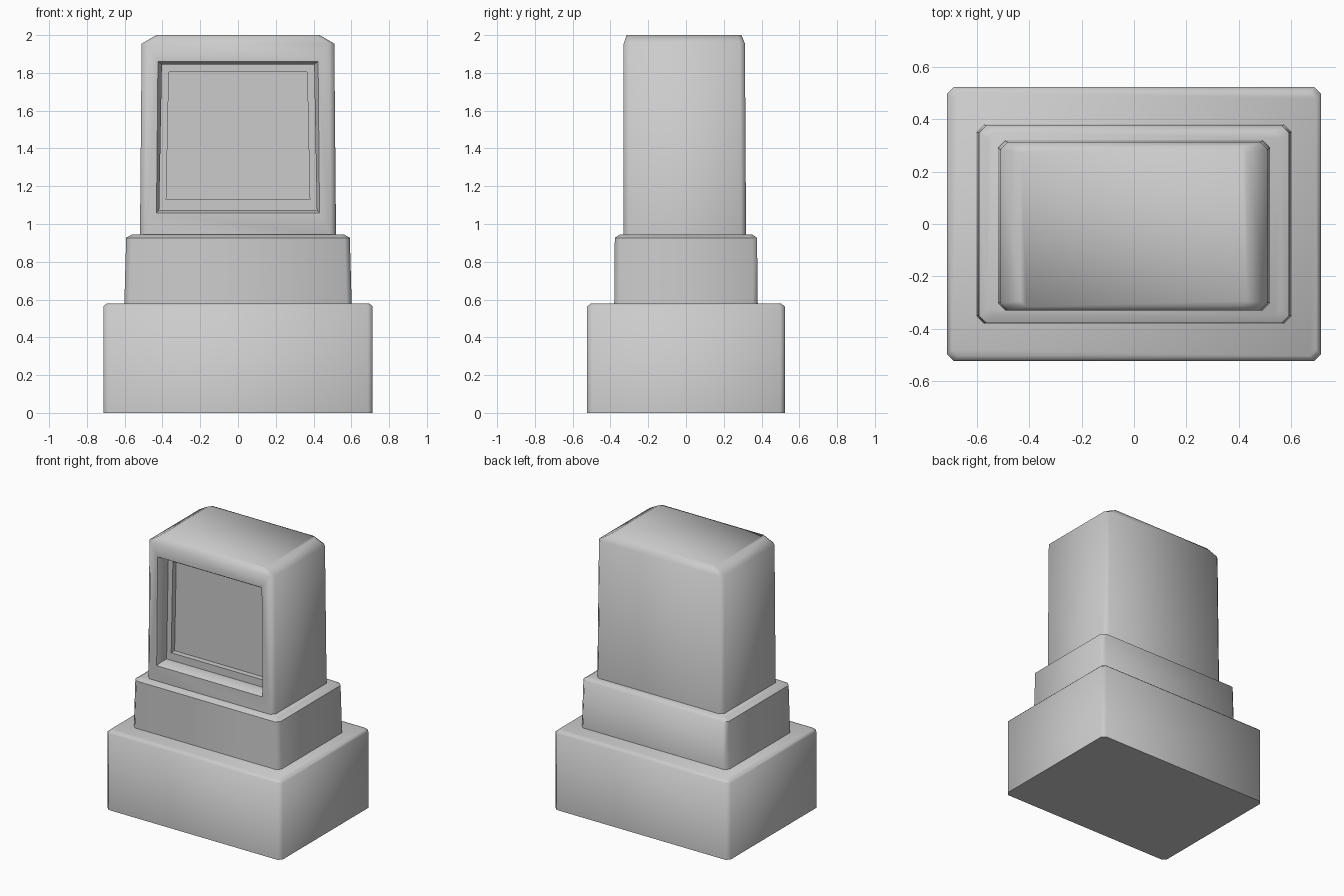
import bpy, bmesh, math

if "Cube" in bpy.data.objects:
    bpy.data.objects.remove(bpy.data.objects["Cube"])


def loft(name, rings):
    """Skin a list of equal-length point rings and cap both ends."""
    bm = bmesh.new()
    loops = [[bm.verts.new(p) for p in ring] for ring in rings]
    n = len(loops[0])
    for a, b in zip(loops, loops[1:]):
        for i in range(n):
            j = (i + 1) % n
            bm.faces.new((a[i], a[j], b[j], b[i]))
    bm.faces.new(loops[0])
    bm.faces.new(loops[-1])
    bmesh.ops.recalc_face_normals(bm, faces=bm.faces)
    mesh = bpy.data.meshes.new(name)
    bm.to_mesh(mesh)
    bm.free()
    obj = bpy.data.objects.new(name, mesh)
    bpy.context.collection.objects.link(obj)
    return obj


def ring(x, y0, y1, c, z):
    """Horizontal rectangle with chamfered corners."""
    return [(-x + c, y0, z), (x - c, y0, z), (x, y0 + c, z), (x, y1 - c, z),
            (x - c, y1, z), (-x + c, y1, z), (-x, y1 - c, z), (-x, y0 + c, z)]


def opening(y, bottom_x, top_x, z0, z1):
    """Upright trapezoid for the front recess."""
    return [(-bottom_x, y, z0), (bottom_x, y, z0), (top_x, y, z1), (-top_x, y, z1)]


def activate(obj):
    bpy.ops.object.select_all(action='DESELECT')
    obj.select_set(True)
    bpy.context.view_layer.objects.active = obj


# stacked blocks
base = loft("base_plinth", [ring(.713, -.523, .523, .025, 0),
                            ring(.713, -.523, .523, .025, .563),
                            ring(.695, -.503, .503, .025, .58)])
middle = loft("middle_plinth", [ring(.602, -.38, .38, .028, .57),
                                ring(.592, -.377, .376, .028, .927),
                                ring(.56, -.35, .35, .025, .945)])
upper = loft("upper_block", [ring(.519, -.33, .318, .028, .935),
                             ring(.51, -.33, .312, .028, 1.955),
                             ring(.432, -.315, .294, .022, 2.0)])

# stepped recess in the front
cutter = loft("recess_cutter", [opening(-.345, .438, .433, 1.05, 1.868),
                                opening(-.295, .417, .403, 1.075, 1.845),
                                opening(-.235, .417, .403, 1.075, 1.845),
                                opening(-.235, .38, .366, 1.13, 1.805),
                                opening(-.195, .38, .366, 1.13, 1.805)])
cutter.hide_render = True
activate(upper)
mod = upper.modifiers.new("recess", 'BOOLEAN')
mod.operation = 'DIFFERENCE'
mod.solver = 'EXACT'
mod.object = cutter
bpy.ops.object.modifier_apply(modifier=mod.name)
bpy.data.objects.remove(cutter)

# soft shading over the chamfers
for obj in (base, middle, upper):
    activate(obj)
    bpy.ops.object.shade_smooth_by_angle(angle=math.radians(55))
